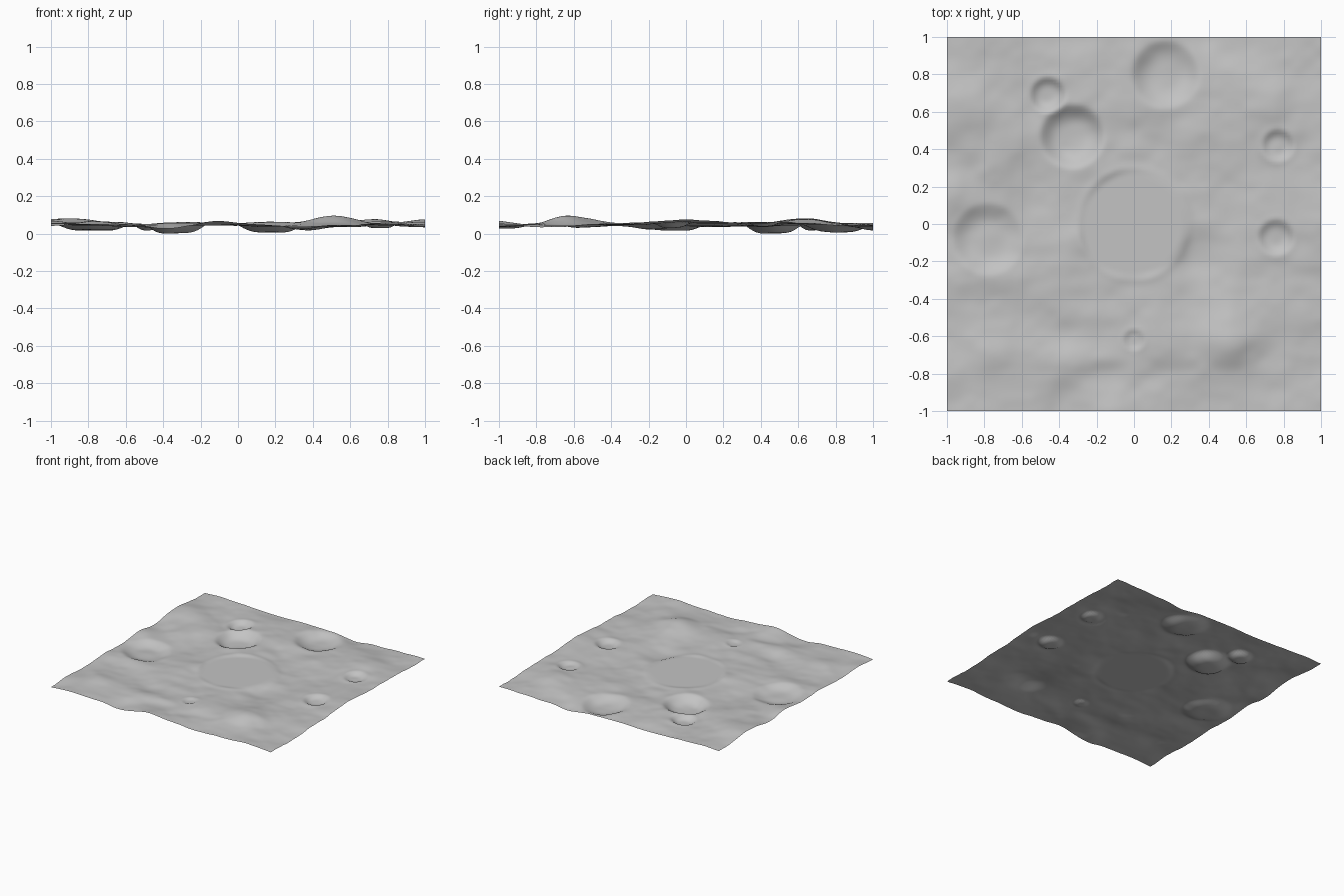
import bpy, bmesh, math, random

if "Cube" in bpy.data.objects:
    bpy.data.objects.remove(bpy.data.objects["Cube"])

random.seed(7)
SEGMENTS = 128
FLOOR = 0.055        # level of the flat central basin

# Craters: x, y, radius, depth, rim height
CRATERS = [
    (-0.46, 0.69, 0.10, 0.026, 0.003),
    (-0.33, 0.47, 0.18, 0.046, 0.004),
    (0.17, 0.80, 0.19, 0.030, 0.004),
    (0.77, 0.42, 0.09, 0.018, 0.003),
    (0.76, -0.07, 0.10, 0.020, 0.003),
    (0.00, -0.62, 0.06, 0.010, 0.002),
    (-0.78, -0.08, 0.20, 0.036, 0.000),
]

# Hills and hollows: x, y, spread in x, spread in y, height
HILLS = [
    (0.50, -0.63, 0.17, 0.14, 0.038),
    (-0.78, -0.70, 0.13, 0.12, 0.022),
    (-0.28, -0.74, 0.22, 0.07, 0.012),
    (-0.42, -0.55, 0.14, 0.12, -0.014),
    (-0.10, -1.00, 0.14, 0.14, 0.026),
    (-0.39, -1.00, 0.10, 0.14, -0.016),
    (-0.90, 0.62, 0.22, 0.16, 0.026),
    (-0.72, 0.42, 0.16, 0.16, 0.020),
    (-1.00, 0.17, 0.15, 0.12, 0.025),
    (0.37, 1.00, 0.13, 0.12, -0.020),
    (0.72, 0.65, 0.16, 0.16, 0.026),
    (1.00, 0.05, 0.12, 0.20, 0.020),
    (1.00, -0.75, 0.16, 0.14, -0.020),
    (0.34, -0.20, 0.12, 0.14, -0.018),
]


def smooth(t):
    t = max(0.0, min(1.0, t))
    return t * t * (3 - 2 * t)


def make_noise(columns, rows):
    """Smoothly blended random heights on a lattice."""
    lattice = [[random.uniform(-1, 1) for _ in range(rows + 2)]
               for _ in range(columns + 2)]

    def sample(x, y):
        u, v = (x + 1) / 2 * columns, (y + 1) / 2 * rows
        i, j = min(int(u), columns), min(int(v), rows)
        a, b = smooth(u - i), smooth(v - j)
        low = lattice[i][j] * (1 - a) + lattice[i + 1][j] * a
        high = lattice[i][j + 1] * (1 - a) + lattice[i + 1][j + 1] * a
        return low * (1 - b) + high * b
    return sample


OCTAVES = [(make_noise(5, 5), 0.008), (make_noise(9, 11), 0.008),
           (make_noise(16, 20), 0.0045), (make_noise(32, 36), 0.0014)]


def height(x, y):
    z = FLOOR + sum(amount * noise(x, y) for noise, amount in OCTAVES)
    for hx, hy, sx, sy, h in HILLS:
        z += h * math.exp(-((x - hx) / sx) ** 2 - ((y - hy) / sy) ** 2)
    # Softly rounded bowls
    for cx, cy, radius, depth, rim in CRATERS:
        d = math.hypot(x - cx, y - cy) / radius
        z -= depth * smooth(1.08 * (1 - d * d))
        z += rim * math.exp(-((d - 1) / 0.25) ** 2)
    # Flat basin with a faint raised rim
    r = math.hypot(x, y)
    z += 0.006 * math.exp(-((r - 0.29) / 0.03) ** 2)
    blend = smooth((r - 0.255) / 0.06)
    return FLOOR * (1 - blend) + z * blend


# Regolith colour
grey = bpy.data.materials.new("rock_grey")
grey.use_nodes = True
colour = (0.55, 0.55, 0.55, 1.0)
grey.diffuse_color = colour
bsdf = grey.node_tree.nodes["Principled BSDF"]
bsdf.inputs["Base Color"].default_value = colour
bsdf.inputs["Roughness"].default_value = 0.9

# Terrain sheet: a fine grid lifted by the height function
bm = bmesh.new()
bmesh.ops.create_grid(bm, x_segments=SEGMENTS, y_segments=SEGMENTS, size=1.0)
for vert in bm.verts:
    vert.co.z = height(vert.co.x, vert.co.y)

# Rest the lowest hollow on the ground
lowest = min(v.co.z for v in bm.verts)
bmesh.ops.translate(bm, verts=bm.verts, vec=(0, 0, -lowest))
for face in bm.faces:
    face.smooth = True

mesh = bpy.data.meshes.new("cratered_ground")
bm.to_mesh(mesh)
bm.free()
mesh.materials.append(grey)
ground = bpy.data.objects.new("cratered_ground", mesh)
bpy.context.collection.objects.link(ground)
